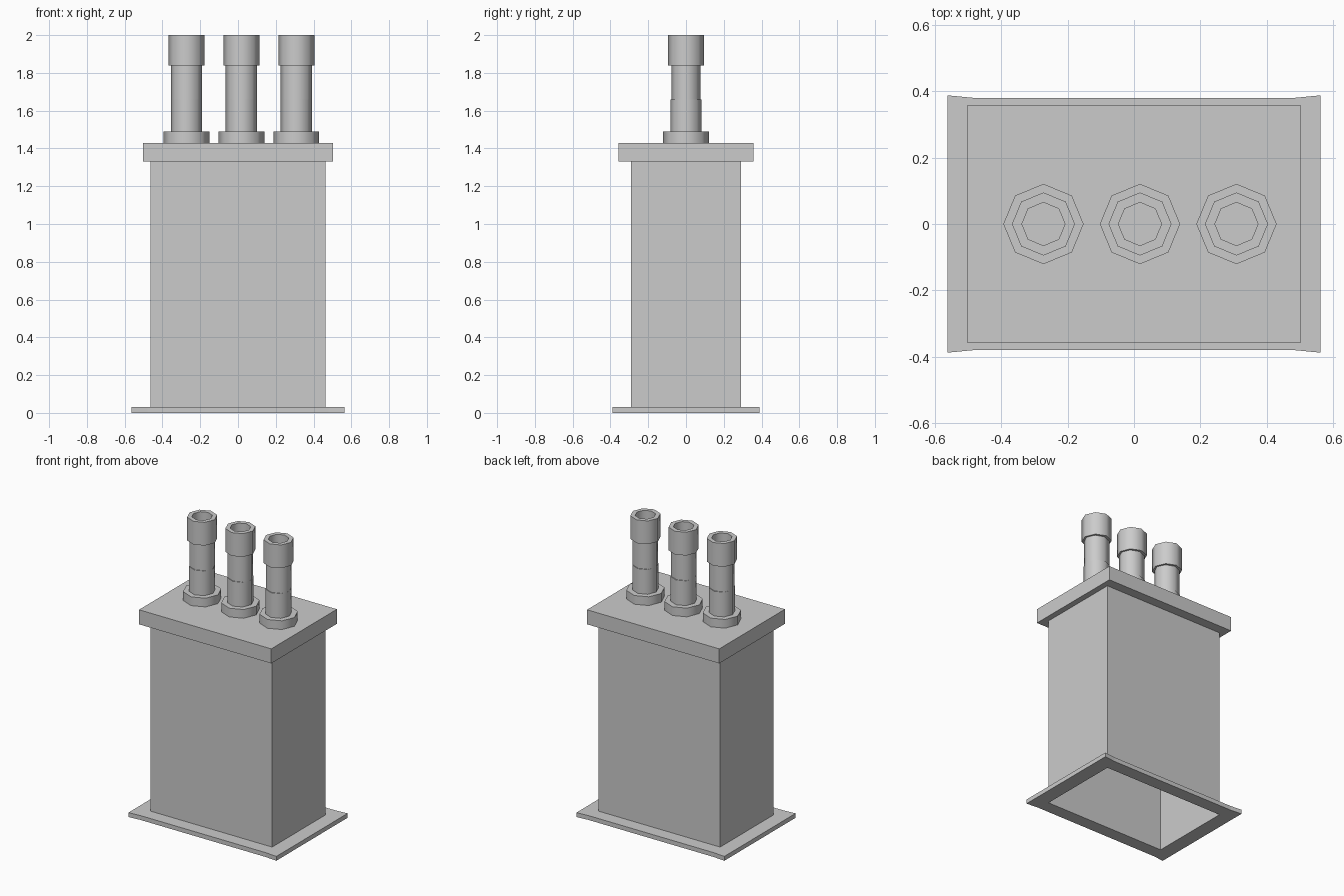
import bpy
import bmesh
from math import cos, sin, pi, radians

cube = bpy.data.objects.get("Cube")
if cube:
    bpy.data.objects.remove(cube, do_unlink=True)

grey = bpy.data.materials.new("plain_grey")
grey.use_nodes = True
GREY = (0.6, 0.6, 0.6, 1)
grey.diffuse_color = GREY
grey.node_tree.nodes["Principled BSDF"].inputs["Base Color"].default_value = GREY


def loft(name, rings, cap_start=False, cap_end=False):
    """Join rings of points with quads, optionally closing either end."""
    bm = bmesh.new()
    loops = [[bm.verts.new(p) for p in ring] for ring in rings]
    n = len(loops[0])
    for a, b in zip(loops, loops[1:]):
        for i in range(n):
            j = (i + 1) % n
            bm.faces.new((a[i], a[j], b[j], b[i]))
    if cap_start:
        bm.faces.new(loops[0][::-1])
    if cap_end:
        bm.faces.new(loops[-1])
    mesh = bpy.data.meshes.new(name)
    bm.to_mesh(mesh)
    bm.free()
    mesh.materials.append(grey)
    obj = bpy.data.objects.new(name, mesh)
    bpy.context.collection.objects.link(obj)
    return obj


def rect(x, y, z):
    return [(-x, -y, z), (x, -y, z), (x, y, z), (-x, y, z)]


def octagon(cx, r, z, squash=1):
    return [(cx + r * cos(i * pi / 4), r * squash * sin(i * pi / 4), z)
            for i in range(8)]


def flashing_ring(z, outer):
    """Eight corner-side points, either flared outwards or on the wall."""
    if outer:
        half = [(-0.563, -0.388), (-0.48, -0.38), (0.48, -0.38), (0.563, -0.388)]
    else:
        half = [(-0.463, -0.29), (-0.4, -0.29), (0.4, -0.29), (0.463, -0.29)]
    return [(x, y, z) for x, y in half] + [(-x, -y, z) for x, y in half]


# Hollow stack, open at the bottom
loft("stack_walls", [rect(0.463, 0.29, 0), rect(0.463, 0.29, 1.33)])

# Flared base flashing around the walls
loft("base_flashing", [flashing_ring(0, False), flashing_ring(0, True),
                       flashing_ring(0.03, True), flashing_ring(0.03, False)])

# Overhanging crown slab
loft("crown_slab", [rect(0.503, 0.357, 1.33), rect(0.503, 0.357, 1.43)], True, True)

# Three octagonal flue pipes with collar, shaft and hollow head
for label, cx in (("right", -0.273), ("middle", 0.018), ("left", 0.309)):
    pipe = loft(label + "_flue_pipe", [
        octagon(cx, 0.121, 1.43),
        octagon(cx, 0.121, 1.49),
        octagon(cx, 0.083, 1.49),
        octagon(cx, 0.083, 1.66),
        octagon(cx, 0.083, 1.66, 0.93),
        octagon(cx, 0.083, 1.84, 0.93),
        octagon(cx, 0.095, 1.84),
        octagon(cx, 0.095, 2.0),
        octagon(cx, 0.065, 2.0),
        octagon(cx, 0.065, 1.84),
    ], cap_end=True)
    bpy.ops.object.select_all(action="DESELECT")
    pipe.select_set(True)
    bpy.context.view_layer.objects.active = pipe
    bpy.ops.object.shade_smooth_by_angle(angle=radians(50))
